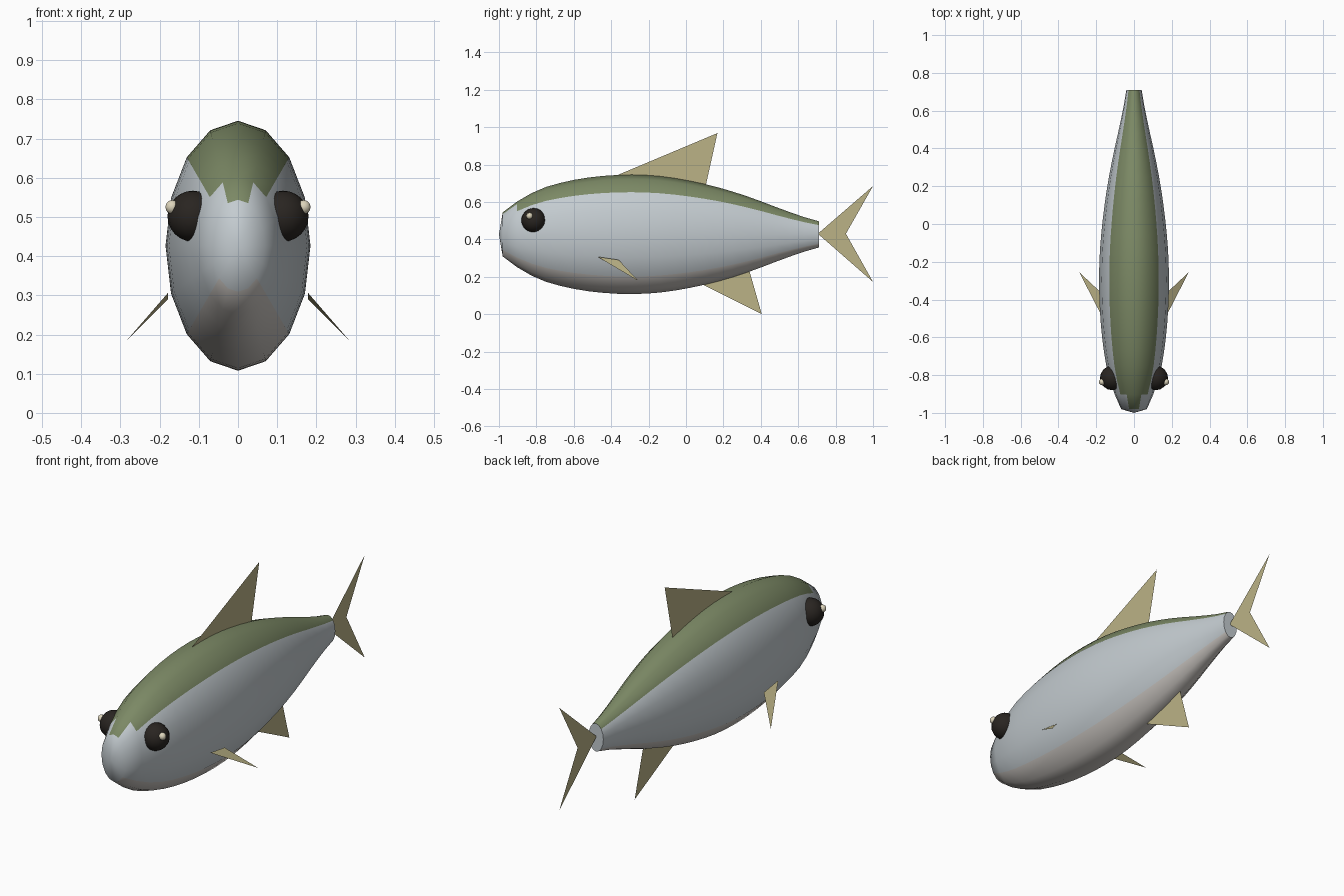
import bpy, bmesh, math

if "Cube" in bpy.data.objects:
    bpy.data.objects.remove(bpy.data.objects["Cube"])

MID_Z, ASPECT, SIDES, RINGS = 0.4265, 0.58, 16, 22


def material(name, rgb):
    m = bpy.data.materials.new(name)
    m.diffuse_color = (*rgb, 1)
    m.use_nodes = True
    m.node_tree.nodes["Principled BSDF"].inputs["Base Color"].default_value = m.diffuse_color
    return m


silver = material("silver", (0.55, 0.60, 0.63))
green = material("back_green", (0.20, 0.25, 0.13))
pale = material("belly_pale", (0.58, 0.55, 0.52))
tan = material("fin_tan", (0.50, 0.45, 0.24))
dark = material("eye_dark", (0.022, 0.018, 0.015))
cream = material("glint_cream", (0.72, 0.66, 0.50))

# half-height of the body along its length
PROFILE = [(-0.98, .1175), (-0.91, .171), (-0.78, .242), (-0.62, .287), (-0.46, .311),
           (-0.30, .319), (-0.14, .311), (0.02, .286), (0.18, .249), (0.34, .199),
           (0.50, .139), (0.62, .096), (0.71, .07)]


def half_height(y):
    """Smooth cubic interpolation of the profile."""
    p = PROFILE

    def slope(i):
        a, b = p[max(i - 1, 0)], p[min(i + 1, len(p) - 1)]
        return (b[1] - a[1]) / (b[0] - a[0])
    i = max(k for k in range(len(p) - 1) if p[k][0] <= y + 1e-6)
    d = p[i + 1][0] - p[i][0]
    t = (y - p[i][0]) / d
    return ((2*t**3 - 3*t**2 + 1) * p[i][1] + (t**3 - 2*t**2 + t) * d * slope(i)
            + (3*t**2 - 2*t**3) * p[i + 1][1] + (t**3 - t**2) * d * slope(i + 1))


def finish(name, bm, mats):
    me = bpy.data.meshes.new(name)
    bm.to_mesh(me)
    bm.free()
    for m in mats:
        me.materials.append(m)
    ob = bpy.data.objects.new(name, me)
    bpy.context.collection.objects.link(ob)
    return ob


# body: lofted oval rings, coloured in bands
bm = bmesh.new()
rings = []
for i in range(RINGS + 1):
    y = -0.98 + 1.69 * i / RINGS
    h = half_height(y)
    rings.append([bm.verts.new((ASPECT * h * math.sin(2 * math.pi * k / SIDES), y,
                                MID_Z + h * math.cos(2 * math.pi * k / SIDES)))
                  for k in range(SIDES)])
for i in range(RINGS):
    for k in range(SIDES):
        n = (k + 1) % SIDES
        f = bm.faces.new((rings[i][k], rings[i][n], rings[i + 1][n], rings[i + 1][k]))
        f.smooth = True
        from_top = min(k, SIDES - 1 - k)
        if from_top == 0 or (from_top == 1 and i > 0):
            f.material_index = 1
        elif from_top >= 6:
            f.material_index = 2
nose = bm.verts.new((0, -1.0, MID_Z))
for k in range(SIDES):
    bm.faces.new((nose, rings[0][(k + 1) % SIDES], rings[0][k])).smooth = True
tail_cap = bm.faces.new(rings[-1])
bmesh.ops.recalc_face_normals(bm, faces=bm.faces)
for e in tail_cap.edges:
    e.smooth = False
finish("body", bm, [silver, green, pale])


# fins: flat single-sheet polygons
def fin(name, points):
    bm = bmesh.new()
    bm.faces.new([bm.verts.new(p) for p in points])
    finish(name, bm, [tan])


fin("dorsal_fin", [(0, -0.37, 0.742), (0, 0.105, 0.685), (0, 0.168, 0.968)])
fin("anal_fin", [(0, 0.07, 0.168), (0, 0.405, 0.0), (0, 0.335, 0.245)])
fin("tail_fin", [(0, 0.705, 0.43), (0, 1.0, 0.172), (0, 0.855, 0.43), (0, 1.0, 0.685)])


# eyes with glints, and side fins
def ball(name, centre, r, mat, seg, rows):
    bm = bmesh.new()
    bmesh.ops.create_uvsphere(bm, u_segments=seg, v_segments=rows, radius=r)
    for f in bm.faces:
        f.smooth = True
    finish(name, bm, [mat]).location = centre


for s, side in ((-1, "left"), (1, "right")):
    ball(side + "_eye", (s * 0.115, -0.815, 0.502), 0.065, dark, 16, 12)
    ball(side + "_eye_glint", (s * 0.168, -0.836, 0.525), 0.018, cream, 10, 8)
    pts = [(s * 0.178, -0.473, 0.307), (s * 0.29, -0.255, 0.178), (s * 0.178, -0.36, 0.29)]
    fin(side + "_side_fin", pts[::s])
